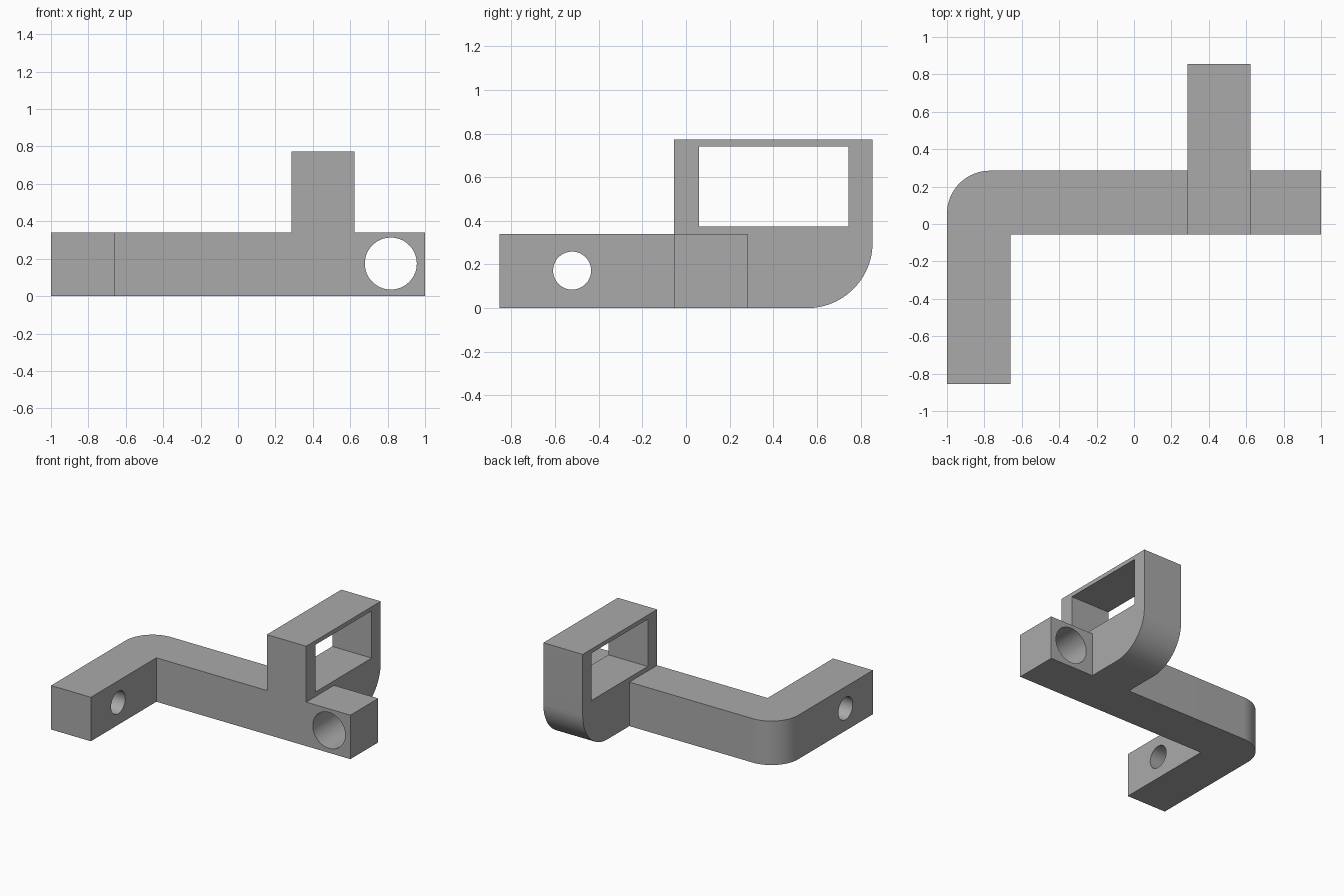
import bpy, bmesh
from math import cos, sin, pi, radians
from mathutils import Matrix, Vector

if "Cube" in bpy.data.objects:
    bpy.data.objects.remove(bpy.data.objects["Cube"])

GREY = (0.4, 0.4, 0.4, 1)
grey = bpy.data.materials.new("plain grey")
grey.use_nodes = True
grey.diffuse_color = GREY
grey.node_tree.nodes["Principled BSDF"].inputs["Base Color"].default_value = GREY

# Shared measurements
HEIGHT = 0.34                  # bar thickness
FRONT, BACK = -0.055, 0.285    # bar faces in y
REACH = 0.855                  # front and back ends in y
LOOP_X = (0.285, 0.622)
LOOP_TOP = 0.772


def link(name, bm):
    bmesh.ops.recalc_face_normals(bm, faces=bm.faces)
    mesh = bpy.data.meshes.new(name)
    bm.to_mesh(mesh)
    bm.free()
    mesh.materials.append(grey)
    obj = bpy.data.objects.new(name, mesh)
    bpy.context.collection.objects.link(obj)
    return obj


def prism(name, points, depth):
    """Extrude a flat outline along a vector."""
    bm = bmesh.new()
    face = bm.faces.new([bm.verts.new(p) for p in points])
    new = bmesh.ops.extrude_face_region(bm, geom=[face])["geom"]
    bmesh.ops.translate(bm, vec=depth, verts=[v for v in new if isinstance(v, bmesh.types.BMVert)])
    return link(name, bm)


def rod(name, centre, radius, axis):
    """Long cylinder used to drill a hole."""
    bm = bmesh.new()
    turn = Vector((0, 0, 1)).rotation_difference(Vector(axis)).to_matrix().to_4x4()
    bmesh.ops.create_cone(bm, cap_ends=True, segments=64, radius1=radius, radius2=radius,
                          depth=0.8, matrix=Matrix.Translation(centre) @ turn)
    return link(name, bm)


def arc(cx, cy, r, start, end, steps=24):
    angles = [radians(start + (end - start) * i / steps) for i in range(steps + 1)]
    return [(cx + r * cos(a), cy + r * sin(a)) for a in angles]


def combine(target, other, operation):
    mod = target.modifiers.new(operation.lower(), "BOOLEAN")
    mod.operation, mod.object, mod.solver = operation, other, "EXACT"
    bpy.context.view_layer.objects.active = target
    bpy.ops.object.modifier_apply(modifier=mod.name)
    bpy.data.objects.remove(other)


# L-shaped arm with a rounded outer elbow
R = 0.23
outline = [(-1, -REACH), (-0.66, -REACH), (-0.66, FRONT), (1, FRONT), (1, BACK)]
outline += arc(-1 + R, BACK - R, R, 90, 180)
bracket = prism("bracket", [(x, y, 0) for x, y in outline], (0, 0, HEIGHT))

# Upright loop with a rounded lower back corner
R = 0.3
outline = [(FRONT, LOOP_TOP), (FRONT, 0)]
outline += arc(REACH - R, R, R, -90, 0) + [(REACH, LOOP_TOP)]
width = (LOOP_X[1] - LOOP_X[0], 0, 0)
loop = prism("loop", [(LOOP_X[0], y, z) for y, z in outline], width)
combine(bracket, loop, "UNION")

# Rectangular window through the loop
corners = [(0.06, 0.375), (0.745, 0.375), (0.745, 0.74), (0.06, 0.74)]
combine(bracket, prism("window", [(0.1, y, z) for y, z in corners], (0.7, 0, 0)), "DIFFERENCE")

# Round holes: large one at the bar end, small one through the front leg
combine(bracket, rod("bar_hole", (0.817, 0.115, 0.174), 0.139, (0, 1, 0)), "DIFFERENCE")
combine(bracket, rod("leg_hole", (-0.83, -0.522, 0.172), 0.087, (1, 0, 0)), "DIFFERENCE")

bpy.ops.object.select_all(action="DESELECT")
bracket.select_set(True)
bpy.context.view_layer.objects.active = bracket
bpy.ops.object.shade_smooth_by_angle(angle=radians(30))
